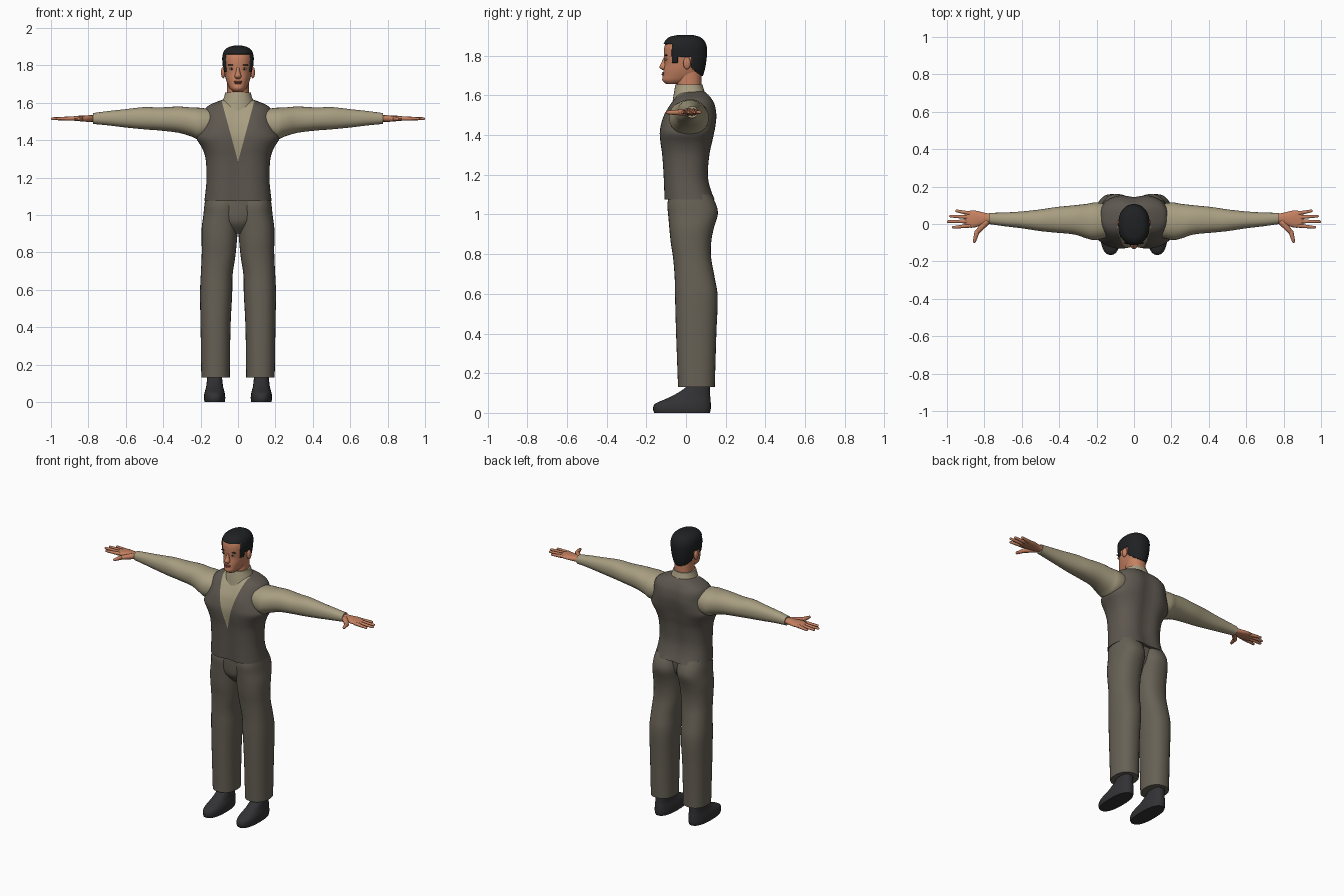
import bpy, bmesh, math
from mathutils import Vector

cube = bpy.data.objects.get("Cube")
if cube:
    bpy.data.objects.remove(cube)

made = []


def material(name, r, g, b):
    m = bpy.data.materials.new(name)
    m.use_nodes = True
    m.diffuse_color = (r, g, b, 1)
    bsdf = m.node_tree.nodes["Principled BSDF"]
    bsdf.inputs["Base Color"].default_value = (r, g, b, 1)
    bsdf.inputs["Roughness"].default_value = 0.8
    return m


SKIN = material("skin", .56, .22, .12)
HAIR = material("black hair", .014, .015, .016)
VEST = material("dark brown vest", .11, .095, .078)
TROUSERS = material("grey brown trousers", .135, .12, .092)
SHIRT = material("khaki shirt", .39, .34, .22)
SHOE = material("charcoal shoes", .032, .032, .035)
LIP = material("lips", .32, .09, .06)
EYE = material("eye white", .5, .45, .4)
IRIS = material("dark iris", .03, .018, .012)


def finish(name, bm, *mats):
    bmesh.ops.recalc_face_normals(bm, faces=bm.faces[:])
    mesh = bpy.data.meshes.new(name)
    bm.to_mesh(mesh)
    bm.free()
    for m in mats:
        mesh.materials.append(m)
    obj = bpy.data.objects.new(name, mesh)
    bpy.context.collection.objects.link(obj)
    made.append(obj)
    return obj


def smooth_sections(rows, steps):
    """Catmull-Rom interpolation between neighbouring sections."""
    out = []
    for i in range(len(rows) - 1):
        a, b, c, d = (rows[max(i - 1, 0)], rows[i], rows[i + 1],
                      rows[min(i + 2, len(rows) - 1)])
        for k in range(steps):
            t = k / steps
            out.append([(2 * q + (r - p) * t + (2 * p - 5 * q + 4 * r - s) * t * t
                         + (3 * q - p - 3 * r + s) * t ** 3) / 2
                        for p, q, r, s in zip(a, b, c, d)])
    return out + [rows[-1]]


def loft(rows, axis="z", side=1, power=2.2, segs=32, steps=4, dip=0):
    """Rounded rings; each row is position, centre, half width, low, high."""
    bm = bmesh.new()
    rings = []
    for t, cu, ru, lo, hi in smooth_sections(rows, steps):
        ring = []
        for k in range(segs):
            c = math.cos(math.tau * k / segs)
            s = math.sin(math.tau * k / segs)
            u = cu + ru * math.copysign(abs(c) ** (2 / power), c)
            v = (hi - lo) / 2 * math.copysign(abs(s) ** (2 / power), s)
            v = (lo + hi) / 2 + v * (1 - dip * math.exp(-(u / .05) ** 2))
            co = (side * u, v, t) if axis == "z" else (side * t, u, v)
            ring.append(bm.verts.new(co))
        rings.append(ring)
    for a, b in zip(rings, rings[1:]):
        for k in range(segs):
            n = (k + 1) % segs
            bm.faces.new((a[k], a[n], b[n], b[k]))
    bm.faces.new(rings[0])
    bm.faces.new(rings[-1])
    return bm


def capsule(bm, a, b, ra, rb):
    """Tapered rounded rod from a to b."""
    a, b = Vector(a), Vector(b)
    turn = (b - a).to_track_quat("Z", "Y")
    for v in bmesh.ops.create_uvsphere(bm, u_segments=10, v_segments=8, radius=1)["verts"]:
        tip = v.co.z > .01
        v.co = (b if tip else a) + turn @ (v.co * (rb if tip else ra))


def ellipsoid(name, mat, centre, size):
    bm = bmesh.new()
    bmesh.ops.create_uvsphere(bm, u_segments=16, v_segments=10, radius=1)
    for v in bm.verts:
        v.co = Vector(centre) + v.co * Vector(size)
    return finish(name, bm, mat)


# Vest, with the open V at the front cut in and coloured as shirt
vest = loft([(1.075, 0, .18, -.115, .152), (1.13, 0, .173, -.117, .13),
             (1.2, 0, .168, -.12, .117), (1.3, 0, .173, -.127, .125),
             (1.36, 0, .193, -.135, .137), (1.41, 0, .222, -.138, .147),
             (1.45, 0, .21, -.133, .155), (1.5, 0, .19, -.118, .16),
             (1.55, 0, .183, -.088, .152), (1.58, 0, .165, -.066, .137),
             (1.603, 0, .12, -.048, .12), (1.62, 0, .07, -.03, .1)],
            power=2.5, segs=48, dip=.12)
SLOPE, APEX = .27, 1.285
for side in (1, -1):
    front = [f for f in vest.faces if f.calc_center_median().y < 0]
    geom = front + list({e for f in front for e in f.edges}) + list({v for f in front for v in f.verts})
    bmesh.ops.bisect_plane(vest, geom=geom, plane_co=(0, 0, APEX),
                           plane_no=(side, 0, -SLOPE))
for f in vest.faces:
    c = f.calc_center_median()
    f.material_index = int(c.y < 0 and abs(c.x) < SLOPE * (c.z - APEX))
finish("vest", vest, VEST, SHIRT)

# Shirt collar and neck
finish("collar", loft([(1.55, 0, .1, -.07, .11), (1.6, 0, .086, -.063, .1),
                       (1.63, 0, .075, -.058, .09), (1.655, 0, .068, -.053, .083)]), SHIRT)
finish("neck", loft([(1.6, 0, .06, -.045, .075), (1.67, 0, .058, -.048, .078),
                     (1.75, 0, .058, -.04, .075)]), SKIN)

# Trouser seat between the legs
finish("trouser_seat", loft([(.9, 0, .05, -.03, .06), (.95, 0, .09, -.075, .08),
                             (1.0, 0, .13, -.088, .11), (1.09, 0, .165, -.092, .12)]), TROUSERS)

for side, label in ((1, "left"), (-1, "right")):
    # Trouser leg
    finish(label + "_trouser_leg", loft(
        [(.13, .12, .076, -.04, .145), (.4, .12, .08, -.05, .153),
         (.58, .117, .086, -.055, .16), (.68, .114, .085, -.057, .145),
         (.78, .104, .09, -.065, .127), (.86, .1, .094, -.077, .127),
         (.93, .097, .097, -.084, .14), (1.0, .09, .095, -.09, .16),
         (1.05, .088, .092, -.094, .152), (1.1, .085, .088, -.085, .125)],
        side=side, power=2.3), TROUSERS)
    # Shoe
    finish(label + "_shoe", loft(
        [(0, .125, .054, -.16, .12), (.02, .125, .057, -.166, .125),
         (.045, .125, .055, -.157, .125), (.065, .125, .05, -.115, .124),
         (.085, .125, .045, -.07, .122), (.13, .125, .04, .0, .12),
         (.17, .125, .038, .005, .115)], side=side, power=2.4), SHOE)
    # Sleeve
    finish(label + "_sleeve", loft(
        [(.1, .02, .08, 1.43, 1.56), (.2, .015, .1, 1.403, 1.573),
         (.25, .015, .093, 1.42, 1.575), (.32, .022, .078, 1.44, 1.58),
         (.42, .022, .068, 1.452, 1.575), (.5, .02, .058, 1.458, 1.577),
         (.6, .022, .045, 1.468, 1.566), (.7, .025, .036, 1.48, 1.555),
         (.775, .03, .03, 1.487, 1.545)], axis="x", side=side), SHIRT)
    # Palm with fingers and thumb
    hand = loft([(.74, .03, .024, 1.495, 1.538), (.79, .03, .028, 1.498, 1.534),
                 (.85, .027, .045, 1.502, 1.531), (.885, .025, .044, 1.505, 1.527),
                 (.905, .025, .036, 1.508, 1.522)], axis="x", side=side, segs=20)
    for base, tip, reach in ((-.009, -.018, .965), (.014, .013, .992),
                             (.036, .042, .98), (.057, .07, .947)):
        capsule(hand, (side * .88, base, 1.516), (side * reach, tip, 1.515), .0115, .008)
    capsule(hand, (side * .79, .01, 1.516), (side * .84, -.045, 1.514), .019, .014)
    capsule(hand, (side * .84, -.045, 1.514), (side * .853, -.092, 1.514), .014, .009)
    finish(label + "_hand", hand, SKIN)
    # Ear, eye and brow
    ellipsoid(label + "_ear", SKIN, (side * .079, .005, 1.762), (.012, .019, .031))
    ellipsoid(label + "_eye", EYE, (side * .034, -.1, 1.782), (.014, .006, .006))
    ellipsoid(label + "_iris", IRIS, (side * .034, -.103, 1.782), (.006, .0055, .0055))
    ellipsoid(label + "_brow", HAIR, (side * .036, -.1, 1.802), (.019, .007, .004))

# Head
HEAD = [(1.658, 0, .025, -.1, -.02), (1.675, 0, .043, -.119, .04),
        (1.7, 0, .056, -.117, .076), (1.73, 0, .066, -.113, .088),
        (1.76, 0, .072, -.108, .094), (1.8, 0, .077, -.111, .099),
        (1.84, 0, .079, -.11, .099), (1.87, 0, .071, -.099, .087),
        (1.889, 0, .052, -.076, .064), (1.898, 0, .022, -.035, .03)]
finish("head", loft(HEAD, segs=48), SKIN)
finish("nose", loft([(1.728, 0, .012, -.118, -.09), (1.742, 0, .018, -.134, -.09),
                     (1.765, 0, .011, -.124, -.09), (1.79, 0, .008, -.113, -.09)], segs=16), SKIN)
ellipsoid("upper_lip", LIP, (0, -.112, 1.713), (.023, .01, .005))
ellipsoid("lower_lip", LIP, (0, -.112, 1.705), (.02, .011, .006))


# Short hair: an enlarged head shell trimmed along the hairline
def hairline(y):
    if y < -.068:
        return 1.862
    if y < -.038:
        return 1.765
    if y < .03:
        return 1.795
    return 1.735 - (y - .03) * .7


hair = loft(HEAD, segs=64, steps=6)
centre = Vector((0, 0, 1.79))
for v in hair.verts:
    v.co = centre + (v.co - centre) * 1.065
bald = [f for f in hair.faces
        if f.calc_center_median().z < hairline(f.calc_center_median().y)]
bmesh.ops.delete(hair, geom=bald, context="FACES")
shell = finish("hair", hair, HAIR).modifiers.new("thickness", "SOLIDIFY")
shell.thickness = .01
shell.offset = -1

# Smooth shading with sharp hems and soles
bpy.ops.object.select_all(action="DESELECT")
for obj in made:
    obj.select_set(True)
bpy.context.view_layer.objects.active = made[0]
bpy.ops.object.shade_smooth_by_angle(angle=math.radians(45))
